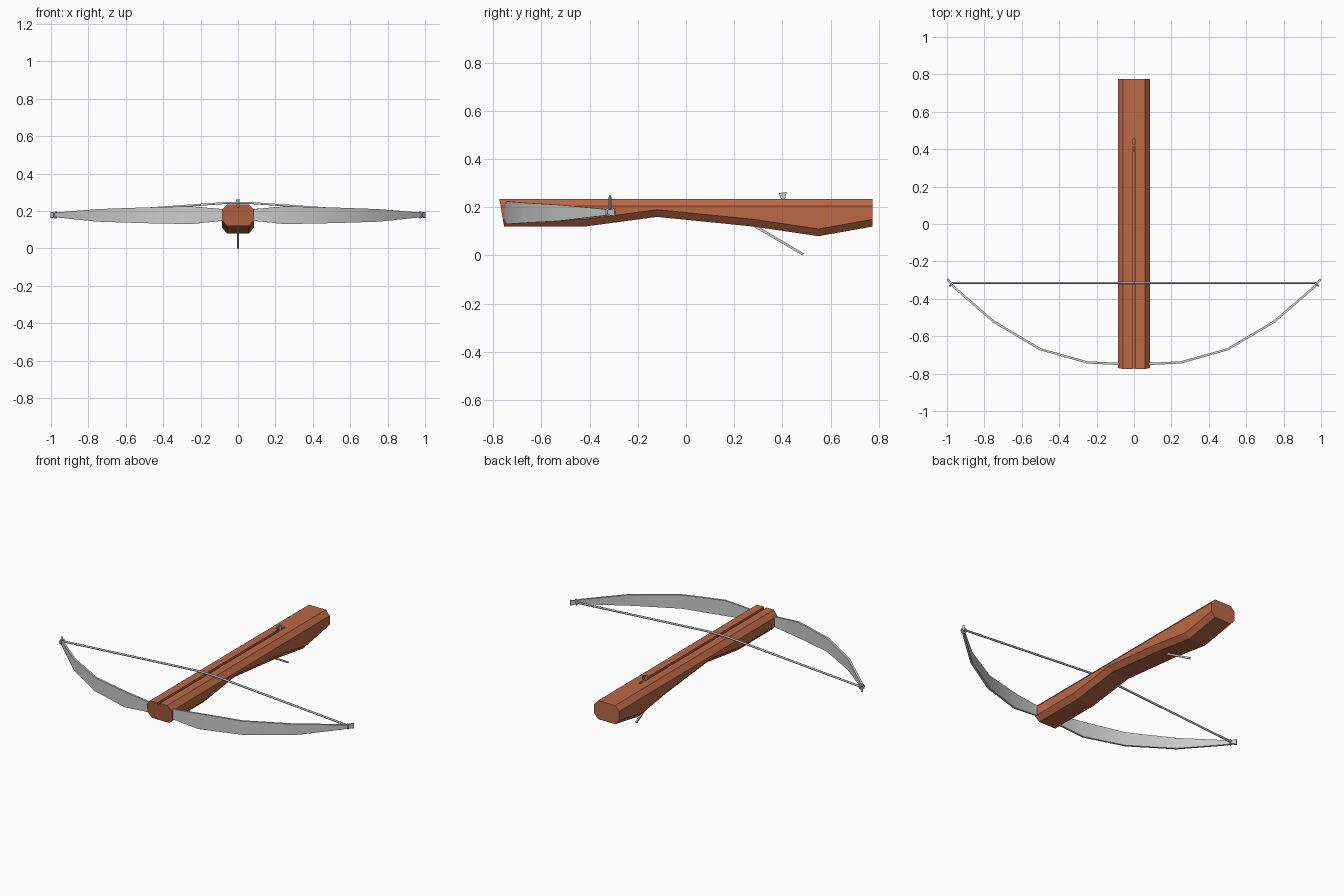
import bpy, bmesh, math
from mathutils import Vector

if "Cube" in bpy.data.objects:
    bpy.data.objects.remove(bpy.data.objects["Cube"])


def finish(name, bm, mat=None, smooth=False):
    bmesh.ops.recalc_face_normals(bm, faces=bm.faces)
    mesh = bpy.data.meshes.new(name)
    bm.to_mesh(mesh)
    bm.free()
    ob = bpy.data.objects.new(name, mesh)
    bpy.context.collection.objects.link(ob)
    if mat:
        mesh.materials.append(mat)
    if smooth:
        bpy.ops.object.select_all(action='DESELECT')
        ob.select_set(True)
        bpy.context.view_layer.objects.active = ob
        bpy.ops.object.shade_smooth_by_angle(angle=math.radians(40))
    return ob


def loft(name, sections, mat=None, smooth=False):
    """Bridge matching cross-sections in order and cap both ends."""
    bm = bmesh.new()
    rings = [[bm.verts.new(p) for p in s] for s in sections]
    for a, b in zip(rings, rings[1:]):
        for i in range(len(a)):
            j = (i + 1) % len(a)
            bm.faces.new((a[i], a[j], b[j], b[i]))
    bm.faces.new(rings[0])
    bm.faces.new(rings[-1])
    return finish(name, bm, mat, smooth)


def tube(name, points, radius, cyclic=False):
    curve = bpy.data.curves.new(name, 'CURVE')
    curve.dimensions = '3D'
    curve.bevel_depth = radius
    curve.bevel_resolution = 1
    curve.use_fill_caps = True
    spline = curve.splines.new('POLY')
    spline.points.add(len(points) - 1)
    for sp, p in zip(spline.points, points):
        sp.co = (*p, 1)
    spline.use_cyclic_u = cyclic
    ob = bpy.data.objects.new(name, curve)
    bpy.context.collection.objects.link(ob)
    return ob


wood = bpy.data.materials.new("wood")
wood.diffuse_color = (0.5, 0.14, 0.06, 1)
wood.use_nodes = True
wood.node_tree.nodes["Principled BSDF"].inputs["Base Color"].default_value = wood.diffuse_color

# Stock: chamfered octagon lofted along a wavy underside
TOP = 0.235


def stock_section(y, low, lean=0.0):
    half = [(0.058, low), (0.085, low + 0.03), (0.085, 0.205), (0.058, TOP)]
    outline = half + [(-x, z) for x, z in reversed(half)]
    return [(x, y - lean * (z - low) / (TOP - low), z) for x, z in outline]


stock = loft("stock", [
    stock_section(-0.755, 0.12, 0.02), stock_section(-0.42, 0.12),
    stock_section(-0.12, 0.16), stock_section(0.28, 0.12),
    stock_section(0.55, 0.08), stock_section(0.775, 0.12)], wood)


# Bolt groove and nut hole cut into the top of the stock
def cut(name, ob, cutter):
    mod = ob.modifiers.new(name, 'BOOLEAN')
    mod.operation = 'DIFFERENCE'
    mod.solver = 'EXACT'
    mod.object = cutter
    cutter.hide_render = True
    cutter.hide_set(True)


groove = loft("groove_cutter", [
    [(-0.008, y, 0.3), (-0.008, y, 0.221), (0.008, y, 0.221), (0.008, y, 0.3)]
    for y in (-0.9, 0.39)])
hole = loft("nut_hole_cutter", [
    [(0.009 * math.cos(i * math.pi / 4), 0.44 + 0.017 * math.sin(i * math.pi / 4), z)
     for i in range(8)] for z in (0.215, 0.3)])
cut("groove", stock, groove)
cut("nut_hole", stock, hole)

# Bow: thin curved blade, (x, y, bottom, top) for one half and mirrored
half_bow = [(0.08, -0.748, 0.148, 0.21), (0.25, -0.74, 0.13, 0.225),
            (0.5, -0.67, 0.135, 0.219), (0.75, -0.522, 0.143, 0.21),
            (0.96, -0.34, 0.165, 0.193), (0.975, -0.322, 0.169, 0.189),
            (0.998, -0.294, 0.163, 0.195)]
stations = [(-x, y, a, b) for x, y, a, b in reversed(half_bow)] + half_bow
sections = []
for i, (x, y, a, b) in enumerate(stations):
    p = stations[max(i - 1, 0)]
    q = stations[min(i + 1, len(stations) - 1)]
    n = Vector((p[1] - q[1], q[0] - p[0])).normalized() * 0.006
    sections.append([(x - n.x, y - n.y, a), (x + n.x, y + n.y, a),
                     (x + n.x, y + n.y, b), (x - n.x, y - n.y, b)])
loft("bow", sections, smooth=True)

# String: runs over the stock, with a loop round each bow tip
tube("bow_string", [(-0.972, -0.315, 0.18), (-0.06, -0.315, 0.243),
                    (0.06, -0.315, 0.243), (0.972, -0.315, 0.18)], 0.006)
for side, label in ((-1, "left"), (1, "right")):
    loop = []
    for i in range(10):
        t = i * math.tau / 10
        r = 0.014 * math.cos(t)
        loop.append((side * (0.975 - 0.77 * r), -0.322 + 0.64 * r,
                     0.179 + 0.015 * math.sin(t)))
    tube("string_loop_" + label, loop, 0.0045, True)

# Nut: two small wedge prongs that hold the string
for side, label in ((-1, "left"), (1, "right")):
    loft("nut_prong_" + label, [
        [(x, 0.385, 0.258), (x, 0.400, 0.222), (x, 0.408, 0.222), (x, 0.418, 0.264)]
        for x in (side * 0.003, side * 0.009)])

# Trigger: thin lever slanting back under the stock
loft("trigger", [
    [(x, 0.22, 0.154), (x, 0.484, 0.0), (x, 0.49, 0.008), (x, 0.23, 0.161)]
    for x in (-0.005, 0.005)])
